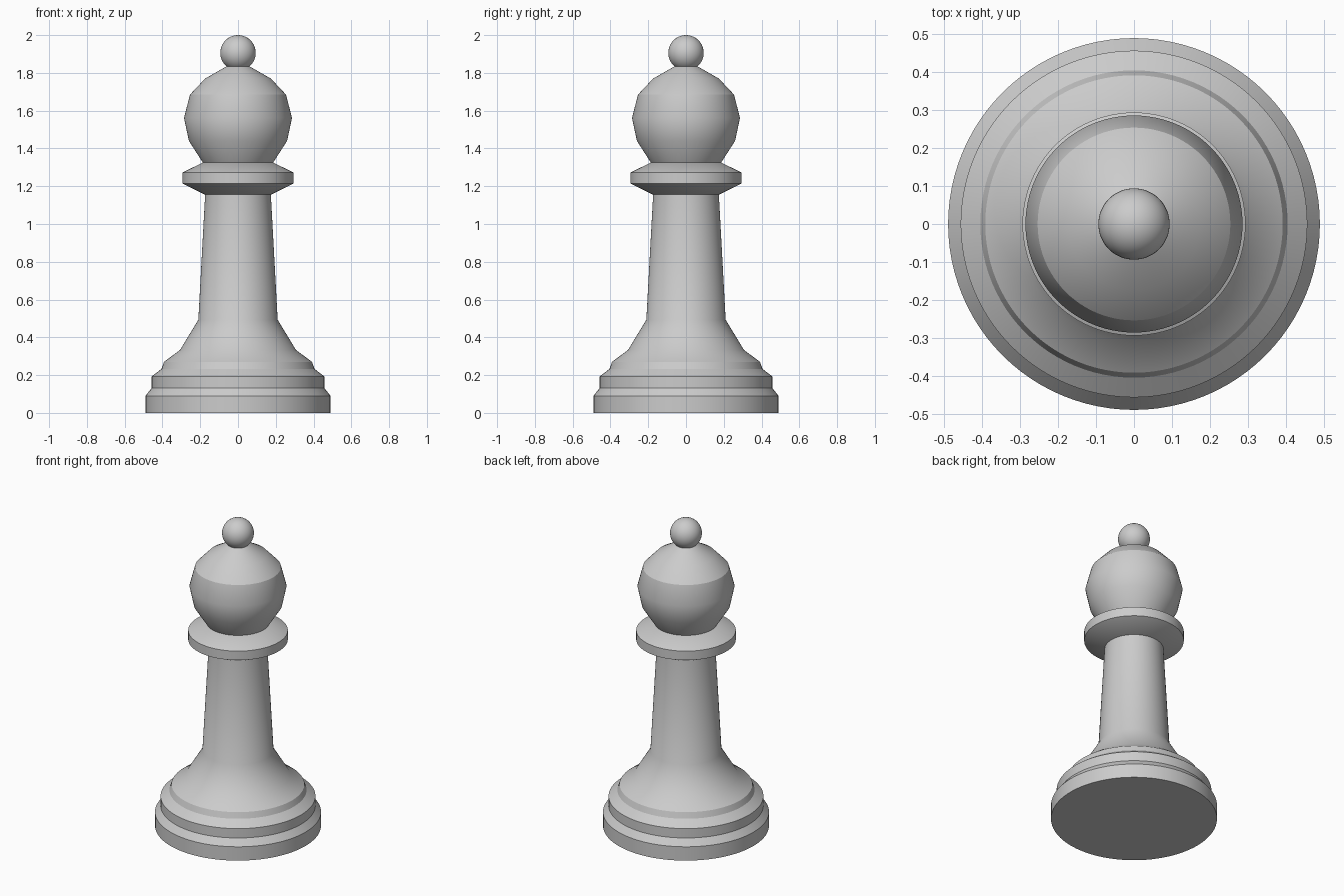
import bpy
import bmesh
import math

cube = bpy.data.objects.get("Cube")
if cube:
    bpy.data.objects.remove(cube)

SIDES = 96

grey = bpy.data.materials.new("plain_grey")
grey.use_nodes = True
colour = (0.6, 0.6, 0.6, 1)
grey.diffuse_color = colour
grey.node_tree.nodes["Principled BSDF"].inputs["Base Color"].default_value = colour


def finish(name, bm, sharp_angle):
    """Turn a bmesh into a shaded object."""
    bmesh.ops.remove_doubles(bm, verts=bm.verts, dist=0.0001)
    bmesh.ops.recalc_face_normals(bm, faces=bm.faces)
    mesh = bpy.data.meshes.new(name)
    bm.to_mesh(mesh)
    bm.free()
    mesh.materials.append(grey)
    obj = bpy.data.objects.new(name, mesh)
    bpy.context.collection.objects.link(obj)
    bpy.ops.object.select_all(action="DESELECT")
    obj.select_set(True)
    bpy.context.view_layer.objects.active = obj
    bpy.ops.object.shade_smooth_by_angle(angle=math.radians(sharp_angle))


def lathe(name, profile, sharp_angle=30):
    """Spin a (radius, height) profile round z, closed at both ends."""
    bm = bmesh.new()
    verts = [bm.verts.new((r, 0, z)) for r, z in profile]
    edges = [bm.edges.new(pair) for pair in zip(verts, verts[1:])]
    bmesh.ops.spin(bm, geom=verts + edges, cent=(0, 0, 0), axis=(0, 0, 1),
                   angle=math.tau, steps=SIDES)
    bmesh.ops.remove_doubles(bm, verts=bm.verts, dist=0.0001)
    bmesh.ops.holes_fill(bm, edges=[e for e in bm.edges if e.is_boundary], sides=0)
    finish(name, bm, sharp_angle)


# Stepped foot, flaring up into the tapered stem
lathe("base_and_stem", [
    (0.49, 0), (0.49, 0.09), (0.457, 0.132), (0.457, 0.193), (0.405, 0.233),
    (0.392, 0.27), (0.307, 0.333), (0.21, 0.493), (0.174, 1.155)])

# Bevelled collar
lathe("collar", [(0.174, 1.155), (0.294, 1.214), (0.294, 1.273), (0.186, 1.325)])

# Faceted bulb with one crisp shoulder
lathe("head", [
    (0.186, 1.325), (0.26, 1.44), (0.286, 1.562), (0.254, 1.685),
    (0.174, 1.77), (0.06, 1.835)], sharp_angle=27.4)

# Round ball on top
ball = bmesh.new()
bmesh.ops.create_uvsphere(ball, u_segments=48, v_segments=24, radius=0.094)
bmesh.ops.translate(ball, verts=ball.verts, vec=(0, 0, 1.906))
finish("finial", ball, 60)
